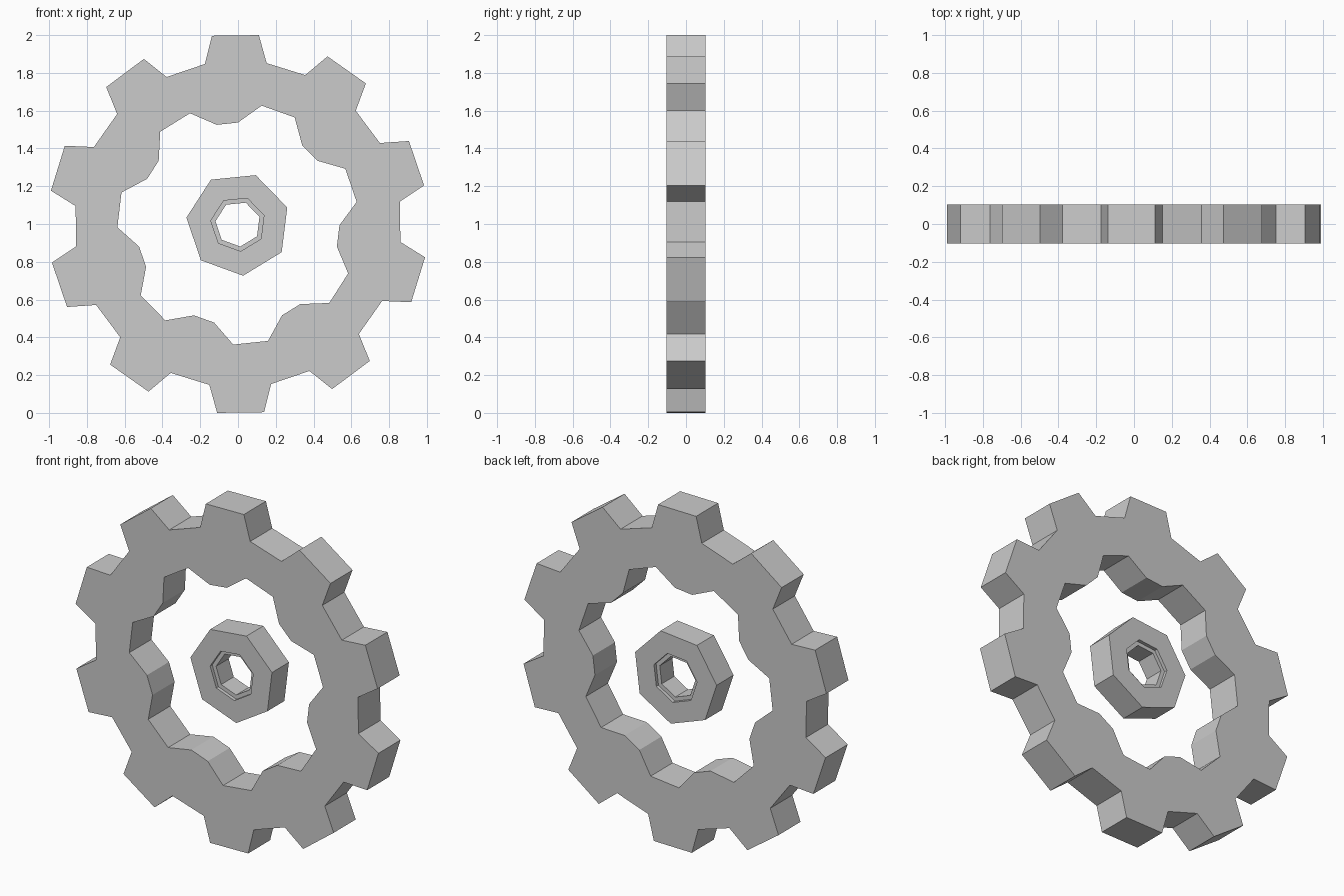
import bpy, bmesh
from math import sin, cos, radians

if "Cube" in bpy.data.objects:
    bpy.data.objects.remove(bpy.data.objects["Cube"])


def polar(r, deg, y=0.0):
    """Point on the wheel, angle measured clockwise from the top."""
    a = radians(deg)
    return (r * sin(a), y, 1 + r * cos(a))


def toothed_loop(n, phase, r_tip, half_tip, r_root, half_root):
    """Closed outline of n flat-topped teeth."""
    pts = []
    for i in range(n):
        a = phase + i * 360 / n
        b = a + 180 / n
        pts += [polar(r_tip, a - half_tip), polar(r_tip, a + half_tip),
                polar(r_root, b - half_root), polar(r_root, b + half_root)]
    return pts


def add_object(name, bm):
    bmesh.ops.recalc_face_normals(bm, faces=bm.faces[:])
    me = bpy.data.meshes.new(name)
    bm.to_mesh(me)
    bm.free()
    ob = bpy.data.objects.new(name, me)
    bpy.context.collection.objects.link(ob)
    return ob


def plate(name, loops, y0, y1):
    """Fill between outline loops and extrude along y."""
    bm = bmesh.new()
    for pts in loops:
        vs = [bm.verts.new((x, y0, z)) for x, _, z in pts]
        for i, v in enumerate(vs):
            bm.edges.new((v, vs[(i + 1) % len(vs)]))
    bmesh.ops.triangle_fill(bm, edges=bm.edges[:], use_beauty=True, normal=(0, -1, 0))
    ext = bmesh.ops.extrude_face_region(bm, geom=bm.faces[:], use_keep_orig=True)
    moved = [g for g in ext["geom"] if isinstance(g, bmesh.types.BMVert)]
    bmesh.ops.translate(bm, verts=moved, vec=(0, y1 - y0, 0))
    return add_object(name, bm)


def lathe(name, profile, sides, phase):
    """Revolve a closed (radius, y) profile around the wheel axis."""
    bm = bmesh.new()
    rings = [[bm.verts.new(polar(r, phase + i * 360 / sides, y)) for r, y in profile]
             for i in range(sides)]
    n = len(profile)
    for i in range(sides):
        a, b = rings[i], rings[(i + 1) % sides]
        for j in range(n):
            k = (j + 1) % n
            bm.faces.new((a[j], a[k], b[k], b[j]))
    return add_object(name, bm)


# Gear rim: ten outer teeth, seven-lobed opening
plate("gear_rim",
      [toothed_loop(10, -0.8, 1.006, 7.1, 0.865, 7.1),
       toothed_loop(7, 19.65, 0.639, 8.35, 0.537, 6.05)],
      -0.103, 0.103)

# Seven-sided hub with a stepped bore, flush with the rear of the rim
F, B, STEP = -0.055, 0.103, 0.02
lathe("hub",
      [(0.275, F), (0.275, B), (0.145, B), (0.145, B - STEP), (0.12, B - STEP),
       (0.12, F + STEP), (0.145, F + STEP), (0.145, F)],
      7, 20)
